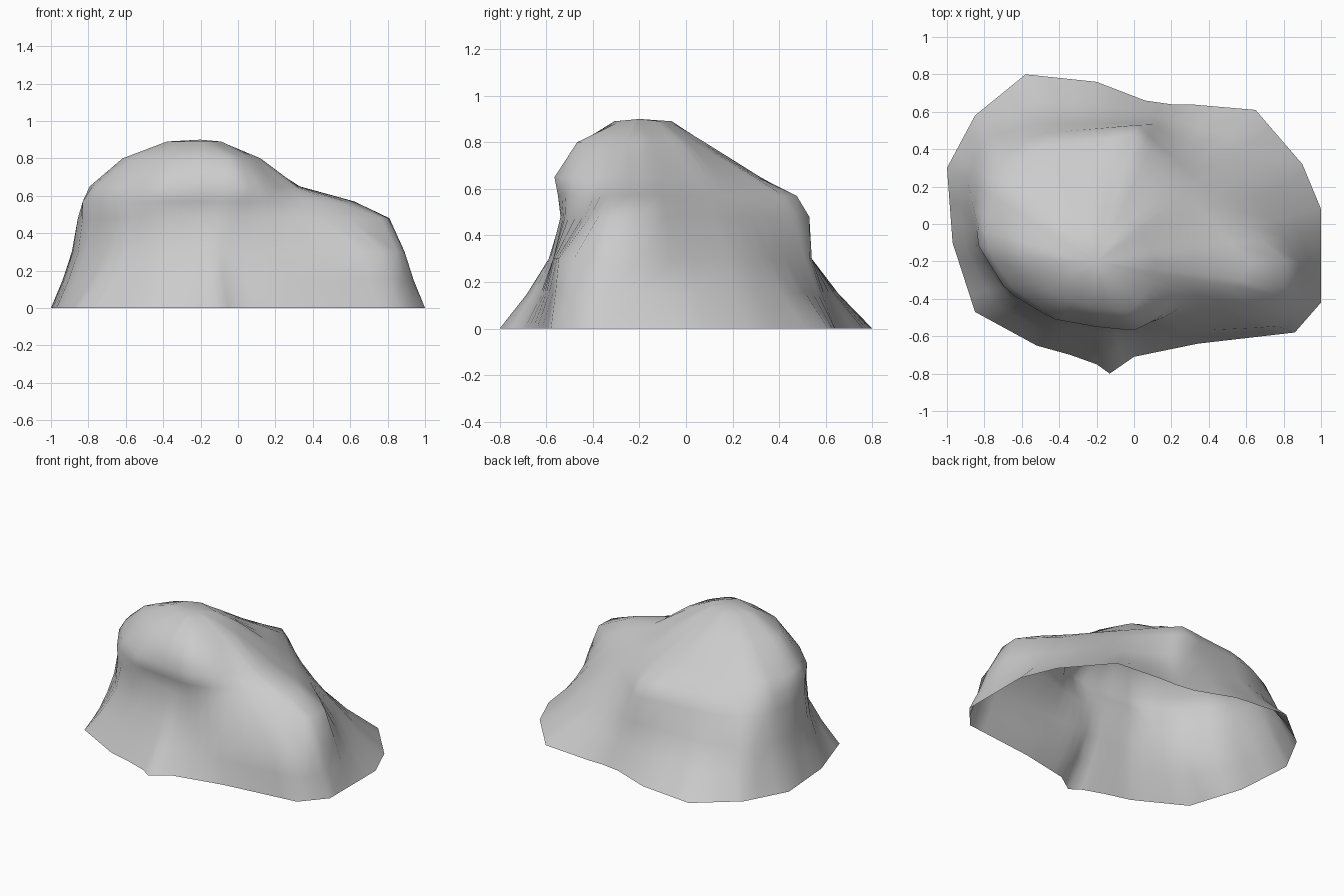
import bpy, bmesh, math
from mathutils import Vector

if "Cube" in bpy.data.objects:
    bpy.data.objects.remove(bpy.data.objects["Cube"])

AXIS = Vector((-0.2, -0.2))   # vertical axis inside every contour

# Ground outline
FOOT = [(-1, .3), (-.85, .58), (-.58, .8), (-.2, .76), (.06, .66), (.2, .64), (.3, .64),
        (.65, .61), (.9, .32), (1, .08), (1, -.42), (.86, -.58), (.34, -.64),
        (0, -.71), (-.13, -.8), (-.2, -.75), (-.34, -.7), (-.52, -.65), (-.85, -.47), (-.97, -.1)]

# Ray angles: an even fan plus one through each corner of the ground outline
fan = [2 * math.pi * i / 48 - math.pi for i in range(48)]
corners = [math.atan2(y - AXIS.y, x - AXIS.x) for x, y in FOOT]
ANGLES = sorted(corners + [a for a in fan if min(abs(a - c) for c in corners) > 0.04])
N = len(ANGLES)


def contour(pts):
    """Resample a closed outline along the shared ray angles."""
    pts = [Vector(p) for p in pts]
    ring = []
    for a in ANGLES:
        d = Vector((math.cos(a), math.sin(a)))
        reach = 0
        for p, q in zip(pts, pts[1:] + pts[:1]):
            e, w = q - p, p - AXIS
            den = d.cross(e)
            if abs(den) > 1e-9 and -1e-4 <= w.cross(d) / den <= 1 + 1e-4:
                reach = max(reach, w.cross(e) / den)
        ring.append(AXIS + d * reach)
    return ring


foot = contour(FOOT)
# Steep lower wall
wall = contour([(-.9, .2), (-.8, .46), (-.5, .54), (-.2, .54), (.09, .54), (.2, .47),
                (.55, .27), (.74, .02), (.87, -.17), (.91, -.28), (.85, -.48), (.76, -.55),
                (.34, -.57), (0, -.57), (-.15, -.59), (-.4, -.54), (-.65, -.41), (-.85, -.15)])
flare = [a.lerp(b, .56) for a, b in zip(foot, wall)]
# Low shoulder on the right, corner ridge at the back
shoulder = contour([(-.86, .1), (-.8, .35), (-.55, .48), (-.2, .51), (.02, .53), (.2, .36),
                    (.41, .16), (.59, .0), (.81, -.19), (.8, -.37), (.6, -.41),
                    (.35, -.45), (.12, -.52), (-.08, -.54), (-.25, -.51), (-.45, -.48),
                    (-.68, -.35), (-.83, -.12)])
shelf = contour([(-.83, .05), (-.77, .28), (-.5, .42), (-.2, .45), (0, .48), (.2, .26),
                 (.48, -.06), (.64, -.22), (.57, -.31), (.33, -.4), (.14, -.51), (0, -.55),
                 (-.2, -.53), (-.45, -.5), (-.68, -.36), (-.83, -.12)])
# Overhanging brow and summit
brow = contour([(-.8, 0), (-.72, .2), (-.5, .29), (-.2, .32), (0, .3), (.2, .07), (.33, -.13),
                (.31, -.28), (.14, -.5), (0, -.57), (-.2, -.55), (-.42, -.51), (-.64, -.35),
                (-.77, -.17)])
crown = contour([(-.62, -.14), (-.48, .05), (-.2, .08), (.02, -.01), (.12, -.2),
                 (.07, -.36), (-.02, -.47), (-.2, -.45), (-.42, -.38), (-.56, -.25)])
summit = contour([(-.38, -.2), (-.34, -.1), (-.24, -.06), (-.11, -.11), (-.09, -.22),
                  (-.18, -.31), (-.32, -.26)])

# Loft the contours into an open-bottomed shell
levels = [(foot, 0), (flare, .15), (wall, .3), (shoulder, .48), (shelf, .57),
          (brow, .65), (crown, .8), (summit, .89)]
bm = bmesh.new()
rings = [[bm.verts.new((p.x, p.y, z)) for p in ring] for ring, z in levels]
tip = bm.verts.new((AXIS.x, AXIS.y, .9))
for lo, hi in zip(rings, rings[1:]):
    for i in range(N):
        j = (i + 1) % N
        bm.faces.new((lo[i], lo[j], hi[j], hi[i]))
for i in range(N):
    bm.faces.new((rings[-1][i], rings[-1][(i + 1) % N], tip))
for f in bm.faces:
    f.smooth = True

mesh = bpy.data.meshes.new("boulder")
bm.to_mesh(mesh)
bm.free()
bpy.context.collection.objects.link(bpy.data.objects.new("boulder", mesh))
